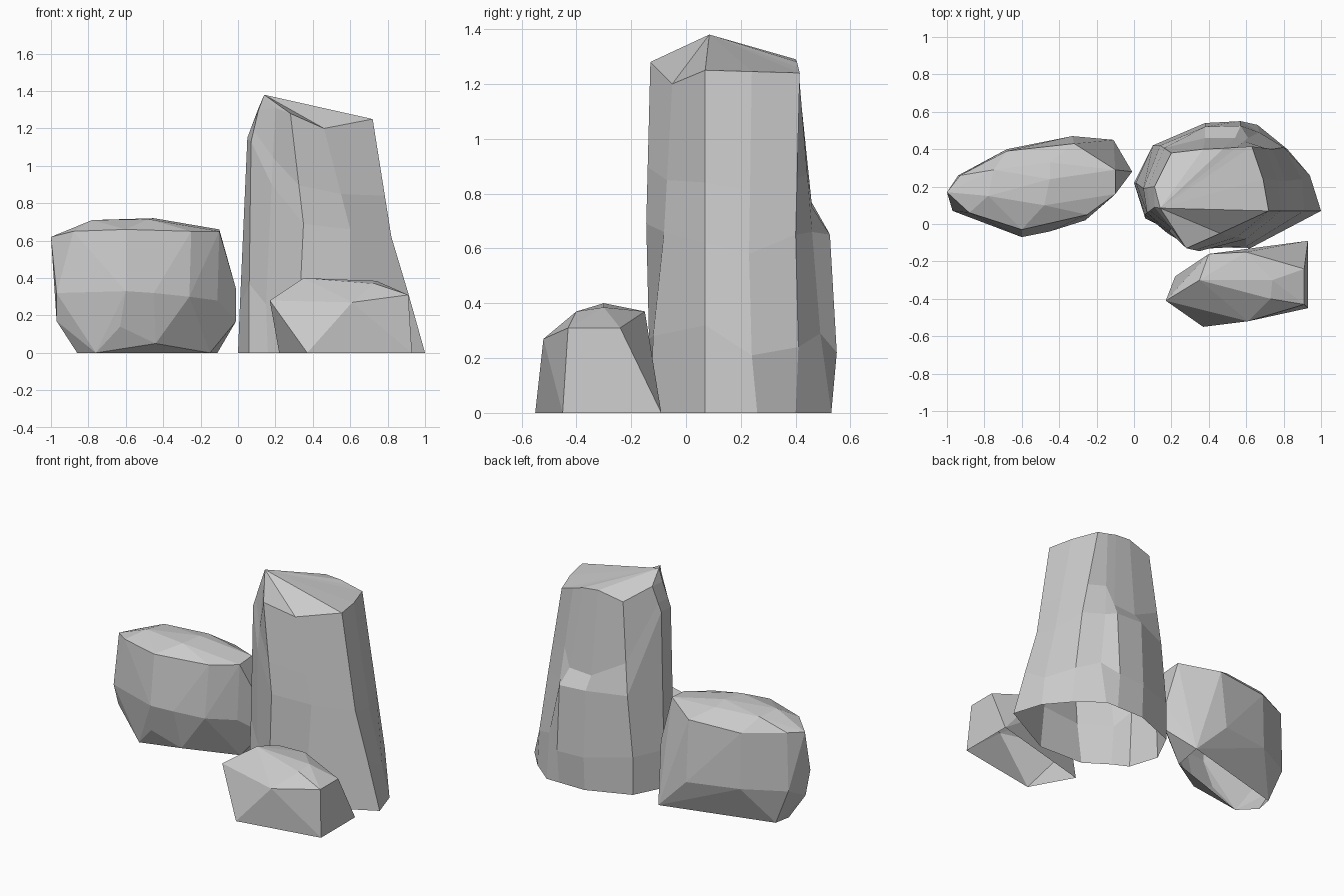
import bpy, bmesh
from mathutils import Vector


def finish(bm, name):
    """Orient faces outward, leave the ground side open, make the object."""
    bmesh.ops.recalc_face_normals(bm, faces=bm.faces)
    base = [f for f in bm.faces if all(v.co.z < 0.001 for v in f.verts)]
    bmesh.ops.delete(bm, geom=base, context='FACES')
    mesh = bpy.data.meshes.new(name)
    bm.to_mesh(mesh)
    bm.free()
    obj = bpy.data.objects.new(name, mesh)
    bpy.context.collection.objects.link(obj)
    return obj


def hull_rock(name, *layers):
    """Faceted boulder: convex hull around layers of corners (2D = on the ground)."""
    bm = bmesh.new()
    for layer in layers:
        for p in layer:
            bm.verts.new(Vector(p).to_3d())
    res = bmesh.ops.convex_hull(bm, input=bm.verts)
    junk = set(res["geom_interior"]) | set(res["geom_unused"])
    bmesh.ops.delete(bm, geom=[g for g in junk if isinstance(g, bmesh.types.BMVert)],
                     context='VERTS')
    bmesh.ops.dissolve_limit(bm, angle_limit=0.06, verts=bm.verts, edges=bm.edges)
    return finish(bm, name)


def column_rock(name, columns, peak):
    """Standing stone: vertical edge profiles skinned together, capped by a peak."""
    bm = bmesh.new()
    cols = []
    for c in columns:
        pts = [Vector(p).to_3d() for p in c]
        if len(pts) == 4:  # even out the profiles to five points
            pts.insert(3, pts[2].lerp(pts[3], 0.35))
        cols.append([bm.verts.new(p) for p in pts])
    top = bm.verts.new(peak)
    for a, b in zip(cols, cols[1:] + cols[:1]):
        for i in range(len(a) - 1):
            bm.faces.new((a[i], b[i], b[i + 1], a[i + 1]))
        bm.faces.new((a[-1], b[-1], top))
    return finish(bm, name)


# Wide boulder on the left: base, undercut, belly, shoulder, top
hull_rock(
    "wide_boulder",
    [(-.86, .14), (-.76, .04), (-.15, .24), (-.11, .45), (-.84, .25)],
    [(-.97, .12, .17), (-.63, -.02, .14), (-.44, .03, .05), (-.01, .28, .17)],
    [(-.01, .28, .34), (-.11, .15, .28), (-.26, .02, .3), (-.45, -.04, .32), (-.6, -.07, .33),
     (-.97, .07, .32), (-.33, .47, .22), (-.68, .40, .24), (-.94, .26, .24)],
    [(-1, .17, .62), (-.88, .06, .65), (-.6, -.03, .66), (-.25, .05, .65),
     (-.1, .16, .65), (-.1, .29, .66), (-.32, .43, .62), (-.68, .39, .61), (-.93, .26, .63)],
    [(-.78, .15, .71), (-.48, .1, .715), (-.45, .24, .72), (-.45, .33, .70), (-.75, .29, .70)],
)

# Tall standing stone: edge profiles going round from the left side
column_rock(
    "tall_stone",
    [
        [(0, .22), (.01, .22, .25), (.05, .19, 1.15), (.11, .2, 1.31)],
        [(.06, .03), (.06, .05, .37), (.07, .06, 1.13), (.11, .09, 1.3)],
        [(.16, -.02), (.15, -.01, .26), (.18, -.05, .9), (.2, -.02, 1.31)],
        [(.31, -.12), (.33, -.135, .27), (.35, -.145, .69), (.28, -.13, 1.28)],
        [(.62, -.13), (.6, -.12, .28), (.6, -.08, .66), (.46, -.05, 1.2)],
        [(1, .07), (.91, .07, .32), (.82, .07, .62), (.72, .07, 1.25)],
        [(.94, .26), (.9, .24, .21), (.81, .23, .58), (.69, .24, 1.245)],
        [(.82, .4), (.8, .41, .24), (.74, .4, .65), (.63, .415, 1.24)],
        [(.66, .53), (.67, .49, .29), (.61, .46, .66), (.55, .41, 1.26)],
        # ledge on the back
        [(.57, .53), (.57, .55, .22), (.57, .525, .65), (.54, .46, .75), (.48, .405, 1.28)],
        [(.38, .53), (.38, .54, .22), (.38, .52, .66), (.38, .46, .74), (.37, .4, 1.29)],
        [(.1, .42), (.1, .42, .25), (.14, .42, .65), (.2, .38, 1.25)],
    ],
    (.14, .085, 1.38),
)

# Small stone in front: base, waist, top
hull_rock(
    "small_stone",
    [(.37, -.55), (.93, -.45), (.93, -.09), (.22, -.28)],
    [(.17, -.41, .28), (.61, -.52, .27), (.91, -.43, .31), (.91, -.24, .31)],
    [(.35, -.3, .4), (.4, -.16, .37), (.6, -.15, .37), (.74, -.3, .385), (.73, -.40, .37)],
)
